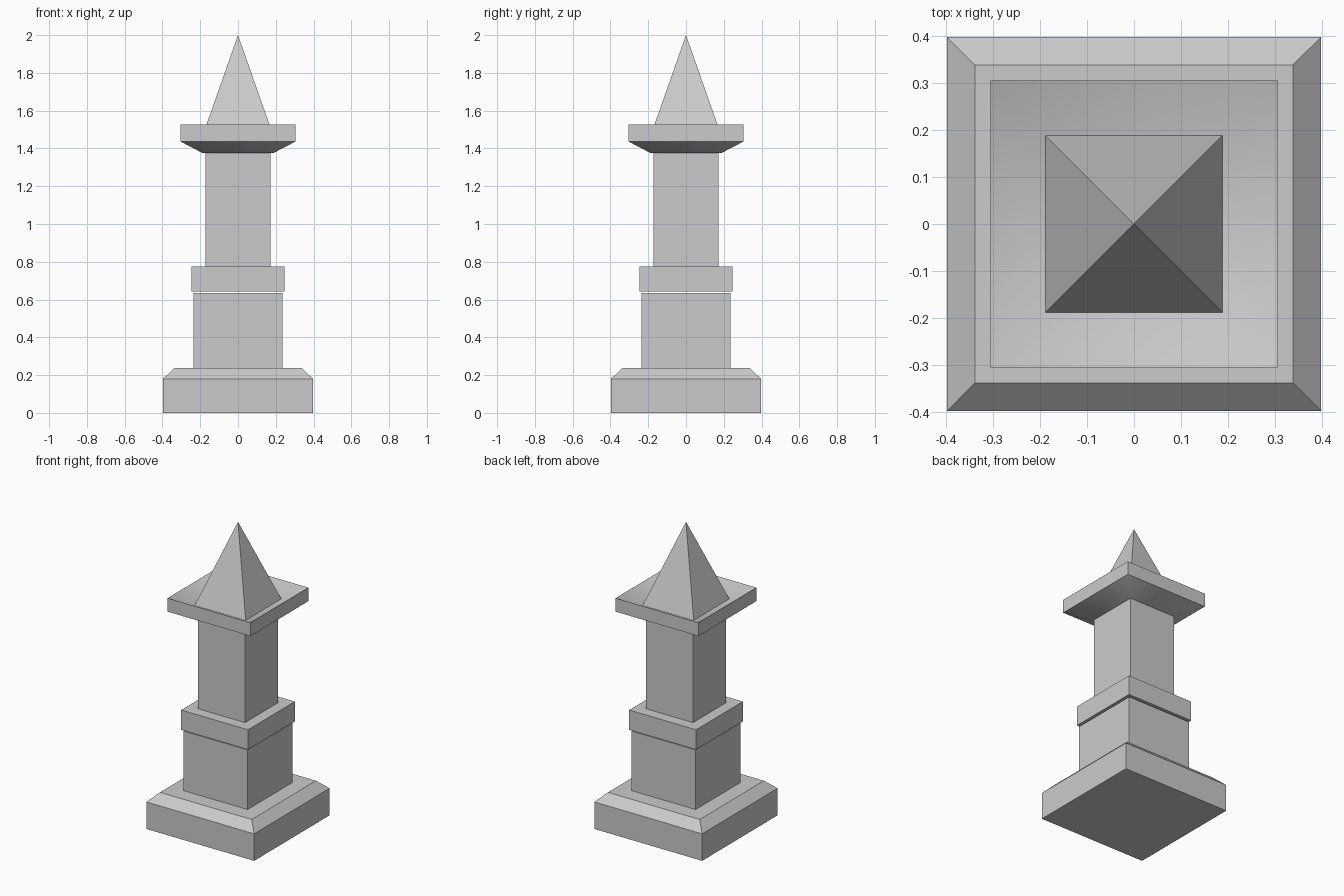
import bpy
import bmesh
from math import radians

cube = bpy.data.objects.get("Cube")
if cube:
    bpy.data.objects.remove(cube, do_unlink=True)

# Single stone colour
stone = bpy.data.materials.new("grey stone")
stone.use_nodes = True
colour = (0.6, 0.6, 0.6, 1.0)
stone.diffuse_color = colour
bsdf = next(n for n in stone.node_tree.nodes if n.type == 'BSDF_PRINCIPLED')
bsdf.inputs["Base Color"].default_value = colour


def square_loft(name, profile, smooth=False):
    """Loft square rings given as (half width, height); zero width makes a point."""
    bm = bmesh.new()
    rings = []
    for half, z in profile:
        if half == 0:
            rings.append([bm.verts.new((0, 0, z))] * 4)
        else:
            rings.append([bm.verts.new((sx * half, sy * half, z))
                          for sx, sy in ((-1, -1), (1, -1), (1, 1), (-1, 1))])
    for low, high in zip(rings, rings[1:]):
        for i in range(4):
            j = (i + 1) % 4
            corners = [low[i], low[j], high[j], high[i]]
            bm.faces.new(list(dict.fromkeys(corners)))
    for ring in (rings[0], rings[-1]):
        if len(set(ring)) == 4:
            bm.faces.new(ring)
    bmesh.ops.recalc_face_normals(bm, faces=bm.faces)
    mesh = bpy.data.meshes.new(name)
    bm.to_mesh(mesh)
    bm.free()
    mesh.materials.append(stone)
    obj = bpy.data.objects.new(name, mesh)
    bpy.context.collection.objects.link(obj)
    if smooth:
        bpy.ops.object.select_all(action='DESELECT')
        obj.select_set(True)
        bpy.context.view_layer.objects.active = obj
        bpy.ops.object.shade_smooth_by_angle(angle=radians(42))
    return obj


# Chamfered footing
square_loft("base", [(0.397, 0), (0.397, 0.18), (0.338, 0.237)])

# Pedestal, with a fine joint below the collar
square_loft("pedestal", [(0.236, 0.237), (0.236, 0.634)])
square_loft("collar", [(0.246, 0.643), (0.246, 0.775)])

# Main pillar
square_loft("shaft", [(0.173, 0.775), (0.173, 1.378)])

# Flared cap with a shallow dished top
square_loft("cap", [(0.188, 1.376), (0.305, 1.437), (0.305, 1.527),
                    (0.188, 1.466)], smooth=True)

# Pyramid set in the dish
square_loft("spire", [(0.188, 1.466), (0, 2.0)])
